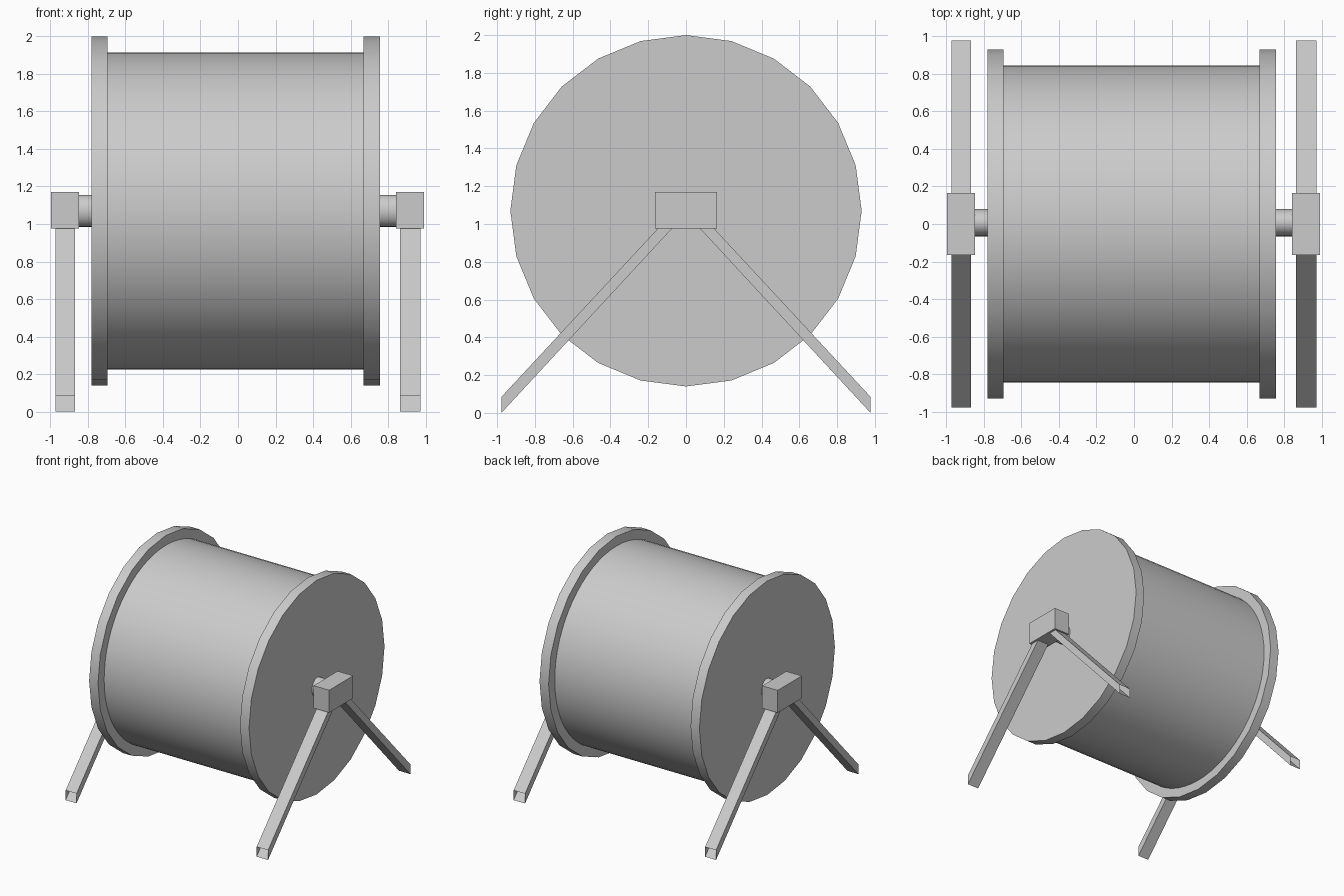
import bpy, bmesh, math
from mathutils import Matrix

if "Cube" in bpy.data.objects:
    bpy.data.objects.remove(bpy.data.objects["Cube"])

grey = bpy.data.materials.new("light_grey")
grey.use_nodes = True
colour = (0.6, 0.6, 0.6, 1)
grey.diffuse_color = colour
grey.node_tree.nodes["Principled BSDF"].inputs["Base Color"].default_value = colour

AXIS_Z = 1.07


def finish(name, bm, smooth=False):
    bmesh.ops.recalc_face_normals(bm, faces=bm.faces)
    mesh = bpy.data.meshes.new(name)
    bm.to_mesh(mesh)
    bm.free()
    mesh.materials.append(grey)
    obj = bpy.data.objects.new(name, mesh)
    bpy.context.collection.objects.link(obj)
    if smooth:
        bpy.ops.object.select_all(action="DESELECT")
        bpy.context.view_layer.objects.active = obj
        obj.select_set(True)
        bpy.ops.object.shade_smooth_by_angle(angle=math.radians(30))
    return obj


def cylinder(name, x0, x1, radius, sides, y=0, y_scale=1):
    """Closed cylinder lying along x, with a vertex at the very top."""
    bm = bmesh.new()
    place = (Matrix.Translation(((x0 + x1) / 2, y, AXIS_Z))
             @ Matrix.Diagonal((1, y_scale, 1, 1))
             @ Matrix.Rotation(math.pi / 2, 4, "Y"))
    bmesh.ops.create_cone(bm, cap_ends=True, segments=sides, radius1=radius,
                          radius2=radius, depth=x1 - x0, matrix=place)
    finish(name, bm, True)


def block(name, x0, x1):
    bm = bmesh.new()
    place = (Matrix.Translation(((x0 + x1) / 2, 0, 1.0725))
             @ Matrix.Diagonal((x1 - x0, 0.33, 0.195, 1)))
    bmesh.ops.create_cube(bm, size=1, matrix=place)
    finish(name, bm)


def leg(name, x0, x1, side):
    """Slanted hollow leg, open where the foot is cut off upright."""
    profile = [(0.977, 0), (0.075, 0.975), (0.15, 0.975), (0.977, 0.085)]
    bm = bmesh.new()
    rings = [[bm.verts.new((x, side * y, z)) for y, z in profile] for x in (x0, x1)]
    for ring in rings:
        bm.faces.new(ring)
    for i in range(3):
        bm.faces.new((rings[0][i], rings[0][i + 1], rings[1][i + 1], rings[1][i]))
    finish(name, bm)


# Drum body and its end flanges
cylinder("drum", -0.70, 0.68, 0.845, 64)
cylinder("right_flange", -0.78, -0.695, 0.93, 24)
cylinder("left_flange", 0.67, 0.757, 0.93, 24)

# Axle stubs, bearing blocks and splayed legs at each end
cylinder("right_axle", -0.87, -0.77, 0.085, 24, 0.007, 0.86)
cylinder("left_axle", 0.75, 0.86, 0.085, 24, 0.007, 0.86)
block("right_bearing", -0.997, -0.848)
block("left_bearing", 0.842, 0.992)
for end, x0, x1 in (("right", -0.973, -0.868), ("left", 0.863, 0.973)):
    leg(end + "_front_leg", x0, x1, -1)
    leg(end + "_back_leg", x0, x1, 1)
